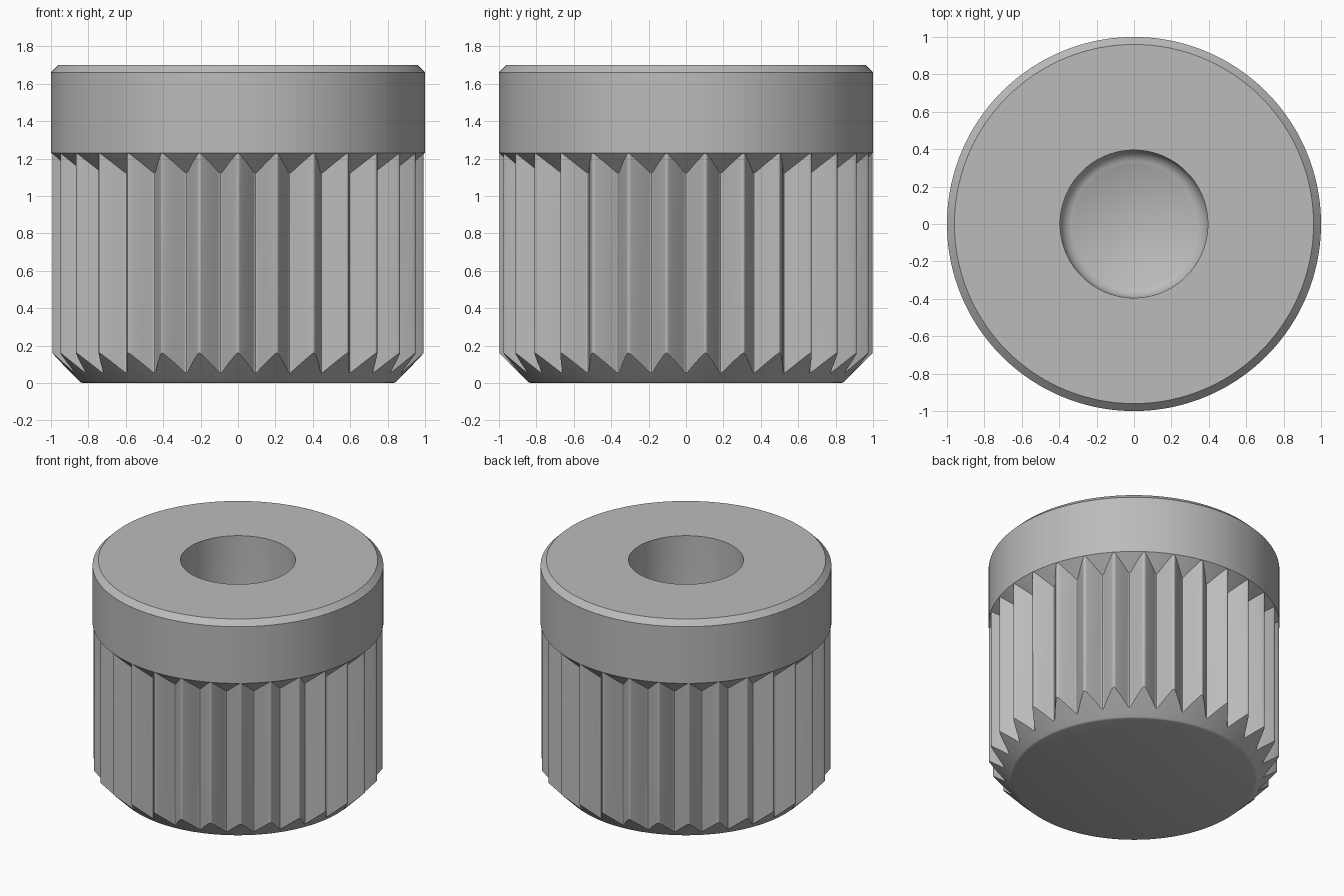
import bpy, bmesh
from math import sin, cos, radians

cube = bpy.data.objects.get("Cube")
if cube:
    bpy.data.objects.remove(cube, do_unlink=True)

TEETH = 30
HALF = 180 / TEETH

# Plain grey metal
metal = bpy.data.materials.new("grey metal")
metal.use_nodes = True
grey = (0.5, 0.5, 0.5, 1)
metal.diffuse_color = grey
metal.node_tree.nodes["Principled BSDF"].inputs["Base Color"].default_value = grey

# Half a tooth from rounded crest to rounded root: (share of half pitch, radius)
crest = [(0, 0.998), (0.04, 0.997), (0.09, 0.9935), (0.15, 0.987)]
root = [(1 - u, 1.89 - r) for u, r in reversed(crest)]
half_tooth = crest + [(0.5, 0.945)] + root
tooth = [(-u, r) for u, r in reversed(half_tooth[1:-1])] + half_tooth

# Smooth turned sections: base edge, then collar and blind bore
base = [(0.832, 0), (0.84, 0.003), (0.847, 0.009)]
collar = [(1, 1.23), (1, 1.66), (0.96, 1.70)]
floor_z, bore_r, fillet = 0.70, 0.395, 0.08
bore = [(bore_r, 1.70)]
for step in range(7):
    a = radians(15 * step)
    bore.append((bore_r - fillet * (1 - cos(a)), floor_z + fillet * (1 - sin(a))))

# Loft one column of the outline at a time
bm = bmesh.new()
columns = []
for i in range(TEETH):
    for u, r in tooth:
        a = radians(-90 + HALF * (2 * i + u))
        groove = [(r, r - 0.838), (r, r + 0.23)]
        path = base + groove + collar + bore
        columns.append([bm.verts.new((p * cos(a), p * sin(a), z)) for p, z in path])

tip = bm.verts.new((0, 0, floor_z - 0.18))
for left, right in zip(columns, columns[1:] + columns[:1]):
    for k in range(len(left) - 1):
        bm.faces.new((left[k], right[k], right[k + 1], left[k + 1]))
    bm.faces.new((left[-1], right[-1], tip))
bm.faces.new([c[0] for c in reversed(columns)])
bmesh.ops.recalc_face_normals(bm, faces=bm.faces)

mesh = bpy.data.meshes.new("knurled_knob")
bm.to_mesh(mesh)
bm.free()
mesh.materials.append(metal)
knob = bpy.data.objects.new("knurled_knob", mesh)
bpy.context.collection.objects.link(knob)

# Smooth turned surfaces, crisp machined edges
bpy.ops.object.select_all(action='DESELECT')
knob.select_set(True)
bpy.context.view_layer.objects.active = knob
bpy.ops.object.shade_smooth_by_angle(angle=radians(29))
